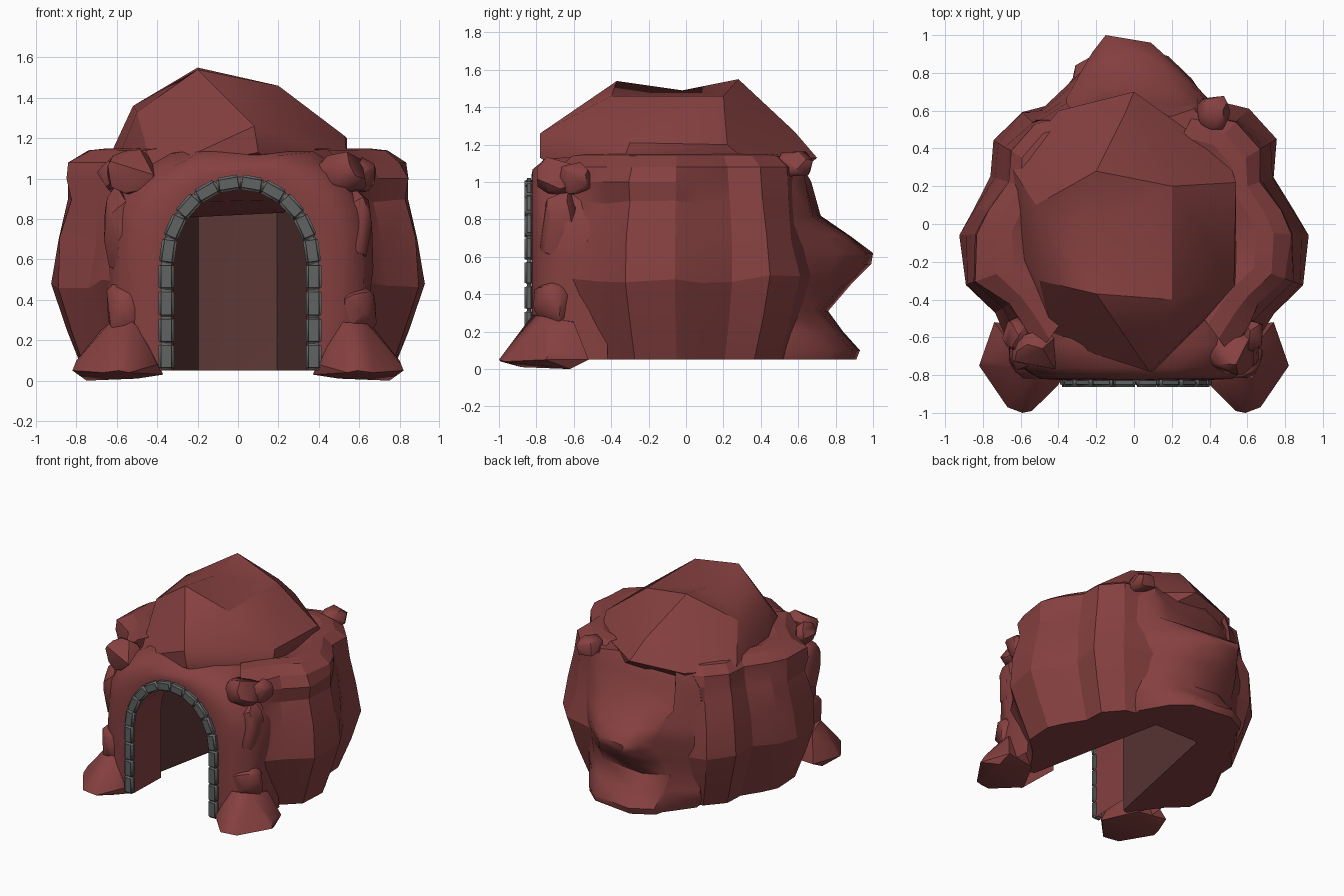
import bpy, bmesh, math, random
from mathutils import Vector

random.seed(4)
if "Cube" in bpy.data.objects:
    bpy.data.objects.remove(bpy.data.objects["Cube"])


def material(name, rgb):
    m = bpy.data.materials.new(name)
    m.use_nodes = True
    m.diffuse_color = (*rgb, 1)
    bsdf = m.node_tree.nodes["Principled BSDF"]
    bsdf.inputs["Base Color"].default_value = (*rgb, 1)
    bsdf.inputs["Roughness"].default_value = 0.9
    return m


RED = material("red rock", (0.238, 0.051, 0.051))
DARK = material("dark inner rock", (0.11, 0.04, 0.038))
GREY = material("grey stone", (0.115, 0.125, 0.121))


def finish(name, bm, mat=RED, angle=35):
    bmesh.ops.recalc_face_normals(bm, faces=bm.faces)
    me = bpy.data.meshes.new(name)
    bm.to_mesh(me)
    bm.free()
    me.materials.append(mat)
    ob = bpy.data.objects.new(name, me)
    bpy.context.collection.objects.link(ob)
    bpy.ops.object.select_all(action="DESELECT")
    ob.select_set(True)
    bpy.context.view_layer.objects.active = ob
    bpy.ops.object.shade_smooth_by_angle(angle=math.radians(angle))
    return ob


def darken(ob, rule):
    """Give the inner colour to the faces that the rule picks."""
    ob.data.materials.append(DARK)
    for p in ob.data.polygons:
        if rule(p):
            p.material_index = 1


def loft(name, rings, closed=False, caps=False, angle=35):
    bm = bmesh.new()
    rows = [[bm.verts.new(p) for p in r] for r in rings]
    n = len(rows[0])
    for a, b in zip(rows, rows[1:]):
        for i in range(n if closed else n - 1):
            j = (i + 1) % n
            bm.faces.new((a[i], a[j], b[j], b[i]))
    if caps:
        bm.faces.new(rows[0])
        bm.faces.new(rows[-1])
    return finish(name, bm, angle=angle)


def hull(name, points, side=1, dent=None, angle=35):
    bm = bmesh.new()
    for x, y, z in points:
        bm.verts.new((x * side, y, z))
    res = bmesh.ops.convex_hull(bm, input=bm.verts)
    junk = {g for g in res["geom_interior"] if isinstance(g, bmesh.types.BMVert)}
    bmesh.ops.delete(bm, geom=list(junk), context="VERTS")
    if dent:  # lower the saddle between peaks
        spot, drop = dent
        for v in bm.verts:
            if (v.co - Vector(spot)).length < 0.02:
                v.co.z -= drop
    return finish(name, bm, angle=angle)


def lump(name, centre, size, side=1):
    pts = []
    for i in range(26):
        d = Vector([random.uniform(-1, 1) for k in range(3)]).normalized()
        pts.append([c + s * k for c, s, k in zip(centre, size, d)])
    hull(name, pts, side, angle=40)


# Faceted side walls: thick, with a flat inner face that narrows to the back
plan = [(0.56, -0.76), (0.66, -0.6), (0.75, -0.48), (0.91, -0.33), (0.925, -0.06),
        (0.86, 0.08), (0.75, 0.25), (0.74, 0.44), (0.6, 0.6), (0.36, 0.66)]
levels = [(0.05, 0.83), (0.26, 0.92), (0.48, 1), (0.7, 0.96), (0.9, 0.91),
          (1.0, 0.91), (1.08, 0.9), (1.14, 0.8), (1.15, 0.7), (1.1, 0.52)]
for side, label in ((1, "left"), (-1, "right")):
    last = len(plan) - 1
    inner = [(0.42 - 0.23 * i / last, -0.62 + 1.12 * i / last) for i in range(last + 1)]
    rings = [[(side * x, y, z) for x, y in inner] for z in (0.95, 0.05)]
    for z, s in levels:
        ring = []
        for i, (x, y) in enumerate(plan):
            j = random.uniform(-0.025, 0.025) if 0.1 < z < 1.1 and i != 4 else 0
            ring.append((side * x * (s + j), y * (s + j), z + j * (z < 1)))
        rings.append(ring)
    wall = loft(label + "_wall", rings, angle=16)
    darken(wall, lambda p: p.index < last)

# Rock hood around the doorway
SPRING = 0.58


def arch(t, rx, rz, cx=0.01, power=1):
    """Angle t runs from 0 to pi over the top."""
    c, s = math.cos(t), math.sin(t)
    return (cx - math.copysign(abs(c) ** power, c) * rx, SPRING + max(s, 0) ** power * rz)


angles = [math.pi * i / 14 for i in range(15)]
hood = []
for rx, rz, y, power in ((0.33, 0.37, -0.5, 1), (0.34, 0.385, -0.825, 1), (0.41, 0.46, -0.825, 1),
                         (0.5, 0.48, -0.82, 0.8), (0.6, 0.53, -0.76, 0.72),
                         (0.65, 0.58, -0.64, 0.75), (0.63, 0.58, -0.42, 0.7)):
    curve = [arch(t, rx, rz, power=power) for t in angles]
    feet = [0.05, 0.22, 0.4]
    path = [(curve[0][0], z) for z in feet] + curve + [(curve[-1][0], z) for z in feet[::-1]]
    rough = 0.018 if rx > 0.45 else 0
    hood.append([(x + random.uniform(-rough, rough), y,
                  z + (random.uniform(-rough, rough) if z > 0.1 else 0)) for x, z in path])
loft("doorway_rock", hood, angle=45)

# Stone blocks of the arch
ends = [(-0.355, z) for z in (0.055, 0.185, 0.315, 0.45, SPRING)]
ends += [arch(math.pi * i / 10, 0.365, 0.405) for i in range(1, 10)]
ends += [(0.375, z) for z in (SPRING, 0.45, 0.315, 0.185, 0.055)]
for i, (a, b) in enumerate(zip(ends, ends[1:])):
    bm = bmesh.new()
    bmesh.ops.create_cube(bm, size=1)
    d = Vector((b[0] - a[0], 0, b[1] - a[1]))
    bmesh.ops.scale(bm, vec=(d.length + 0.004, 0.045, 0.075), verts=bm.verts)
    bmesh.ops.bevel(bm, geom=bm.edges[:], offset=0.012, segments=3, affect="EDGES")
    block = finish("arch_stone_%d" % (i + 1), bm, GREY, 60)
    block.location = ((a[0] + b[0]) / 2, -0.84, (a[1] + b[1]) / 2)
    block.rotation_euler.y = -math.atan2(d.z, d.x)

# Roof boulder, with a shallow saddle between its two peaks
saddle = (-0.19, -0.02, 1.57)
hull("roof", [
    (-0.65, 0.3, 1.08), (-0.4, 0.6, 1.1), (0, 0.7, 1.13), (0.5, 0.34, 1.1), (0.54, -0.35, 1.08),
    (0.1, -0.78, 1.13), (-0.42, -0.62, 1.03), (-0.61, -0.15, 1.06),
    (0.08, -0.78, 1.26), (0.53, -0.3, 1.21), (0.54, 0.22, 1.2), (-0.05, 0.58, 1.27),
    (-0.52, 0.1, 1.36), (-0.5, -0.3, 1.33), (-0.2, -0.37, 1.54), (-0.2, 0.28, 1.55),
    (0.2, -0.4, 1.46), (0.2, 0.2, 1.46), saddle,
    (-0.4, -0.4, 0.88), (0.4, -0.4, 0.9), (-0.4, 0.35, 0.8), (0.4, 0.35, 0.84)],
    dent=(saddle, 0.08), angle=32)

# Back boulder: height, back y, half width at the flank, half width at the back
rings = []
for z, back, flank, tip in ((0.05, 0.9, 0.46, 0.24), (0.1, 0.92, 0.48, 0.24), (0.2, 0.83, 0.49, 0.25),
                            (0.31, 0.75, 0.5, 0.27), (0.45, 0.87, 0.52, 0.22), (0.56, 0.98, 0.53, 0.15),
                            (0.62, 0.99, 0.53, 0.15), (0.71, 0.87, 0.52, 0.22), (0.82, 0.71, 0.51, 0.3),
                            (1.0, 0.66, 0.48, 0.3), (1.11, 0.6, 0.4, 0.26)):
    mid = (back + 0.62) / 2
    rings.append([(-flank, 0.42, z), (-flank - 0.02, 0.55, z), (-0.04 - (tip + 0.33) / 2, mid, z),
                  (-0.07 - tip, back - 0.08, z), (-0.15, back + 0.01, z), (tip - 0.06, back - 0.03, z),
                  ((tip + 0.37) / 2, mid, z), (flank - 0.04, 0.56, z), (flank - 0.06, 0.44, z),
                  (0.2, 0.48, z), (-0.17, 0.48, z)])
boulder = loft("back_boulder", rings, closed=True, caps=True, angle=50)
darken(boulder, lambda p: p.normal.y < -0.7 and p.center.y < 0.5)

# Mirrored corner rocks
for side, label in ((1, "left"), (-1, "right")):
    hull(label + "_foot_rock", [
        (0.37, -0.8, 0.03), (0.4, -0.85, 0.08), (0.54, -0.99, 0.04), (0.59, -1.0, 0.05),
        (0.67, -0.97, 0.04), (0.82, -0.75, 0.05), (0.8, -0.72, 0.1), (0.74, -0.52, 0.05),
        (0.5, -0.55, 0.04), (0.75, -0.62, 0.0), (0.5, -0.88, 0.01), (0.65, -0.95, 0.08),
        (0.48, -0.8, 0.25), (0.52, -0.82, 0.29), (0.64, -0.76, 0.28), (0.68, -0.6, 0.25),
        (0.5, -0.62, 0.28)], side)
    lump(label + "_lower_column", (0.57, -0.71, 0.34), (0.13, 0.12, 0.15), side)
    lump(label + "_upper_column", (0.59, -0.67, 0.74), (0.08, 0.12, 0.24), side)
    lump(label + "_shoulder_rock", (0.52, -0.68, 1.03), (0.14, 0.13, 0.12), side)
    lump(label + "_shoulder_knob", (0.61, -0.59, 1.02), (0.09, 0.1, 0.09), side)
lump("rear_knob", (0.42, 0.59, 1.09), (0.09, 0.12, 0.09))
